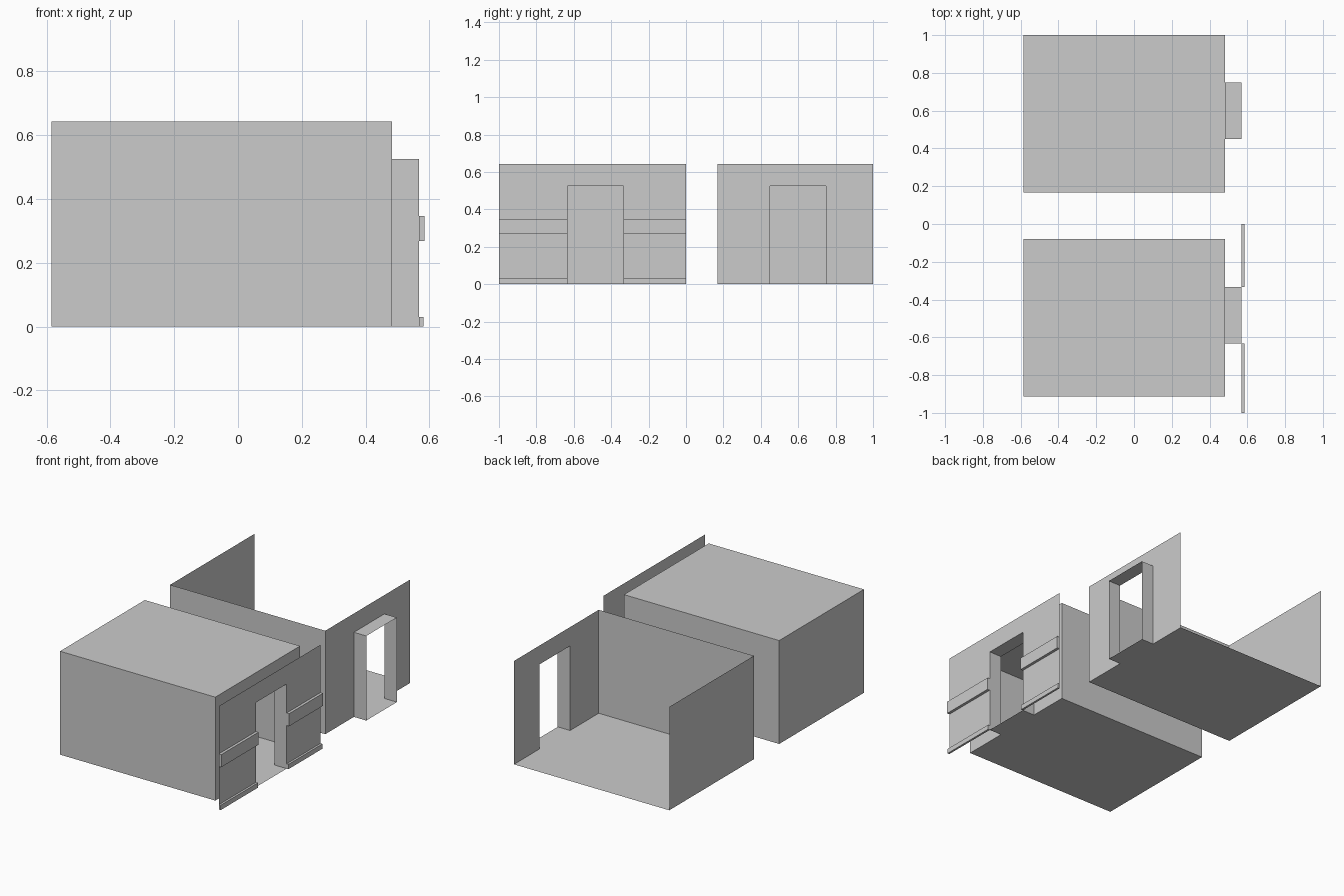
import bpy

if "Cube" in bpy.data.objects:
    bpy.data.objects.remove(bpy.data.objects["Cube"])

X0, X1, XF = -0.585, 0.483, 0.568   # room left, room right, facade plane
H, DOOR_H = 0.643, 0.526


def sheet_object(name, faces):
    """Object made of flat faces; shared corners are merged."""
    verts, index, polys = [], {}, []
    for face in faces:
        poly = []
        for co in face:
            key = tuple(round(c, 4) for c in co)
            if key not in index:
                index[key] = len(verts)
                verts.append(key)
            poly.append(index[key])
        polys.append(poly)
    mesh = bpy.data.meshes.new(name)
    mesh.from_pydata(verts, [], polys)
    mesh.update()
    obj = bpy.data.objects.new(name, mesh)
    bpy.context.collection.objects.link(obj)
    return obj


def box_faces(x0, x1, y0, y1, z0, z1, sides):
    """Chosen outward-facing sides of a box."""
    a, b, c, d = [(x, y) for x, y in ((x0, y0), (x1, y0), (x1, y1), (x0, y1))]

    def wall(p, q):
        return [(*p, z0), (*q, z0), (*q, z1), (*p, z1)]
    allf = {
        "front": wall(a, b), "right": wall(b, c),
        "back": wall(c, d), "left": wall(d, a),
        "floor": [(*p, z0) for p in (a, d, c, b)],
        "top": [(*p, z1) for p in (a, b, c, d)],
    }
    return [allf[s] for s in sides]


def door_wall(x, y0, y1, d0, d1):
    """Wall facing +x with a doorway from d0 to d1."""
    outline = [(y0, 0), (d0, 0), (d0, DOOR_H), (d1, DOOR_H),
               (d1, 0), (y1, 0), (y1, H), (y0, H)]
    return [[(x, y, z) for y, z in outline]]


def room(name, y0, y1, d0, d1, sides):
    # shell with a doorway in the right wall
    sheet_object(name + "_shell",
                 box_faces(X0, X1, y0, y1, 0, H, sides)
                 + door_wall(X1, y0, y1, d0, d1))
    # short passage leading out of the doorway
    sheet_object(name + "_door_passage",
                 box_faces(X1, XF, d0, d1, 0, DOOR_H,
                           ("front", "back", "floor", "top")))


# Front room is closed; back room has no ceiling or back wall
room("front_room", -0.913, -0.08, -0.633, -0.333,
     ("front", "left", "floor", "back", "top"))
room("back_room", 0.168, 1.0, 0.449, 0.749, ("front", "left", "floor"))

# Facade panel in front of the closed room's doorway
sheet_object("facade_wall", door_wall(XF, -1.0, 0.0, -0.633, -0.333))

# Skirting and rail on both sides of the door
for side, y0, y1 in (("left", -1.0, -0.633), ("right", -0.333, 0.0)):
    for part, x, z0, z1 in (("skirting", 0.581, 0, 0.03),
                            ("rail", 0.585, 0.268, 0.346)):
        sheet_object(f"{side}_{part}",
                     box_faces(XF, x, y0, y1, z0, z1,
                               ("front", "right", "back", "floor", "top")))
